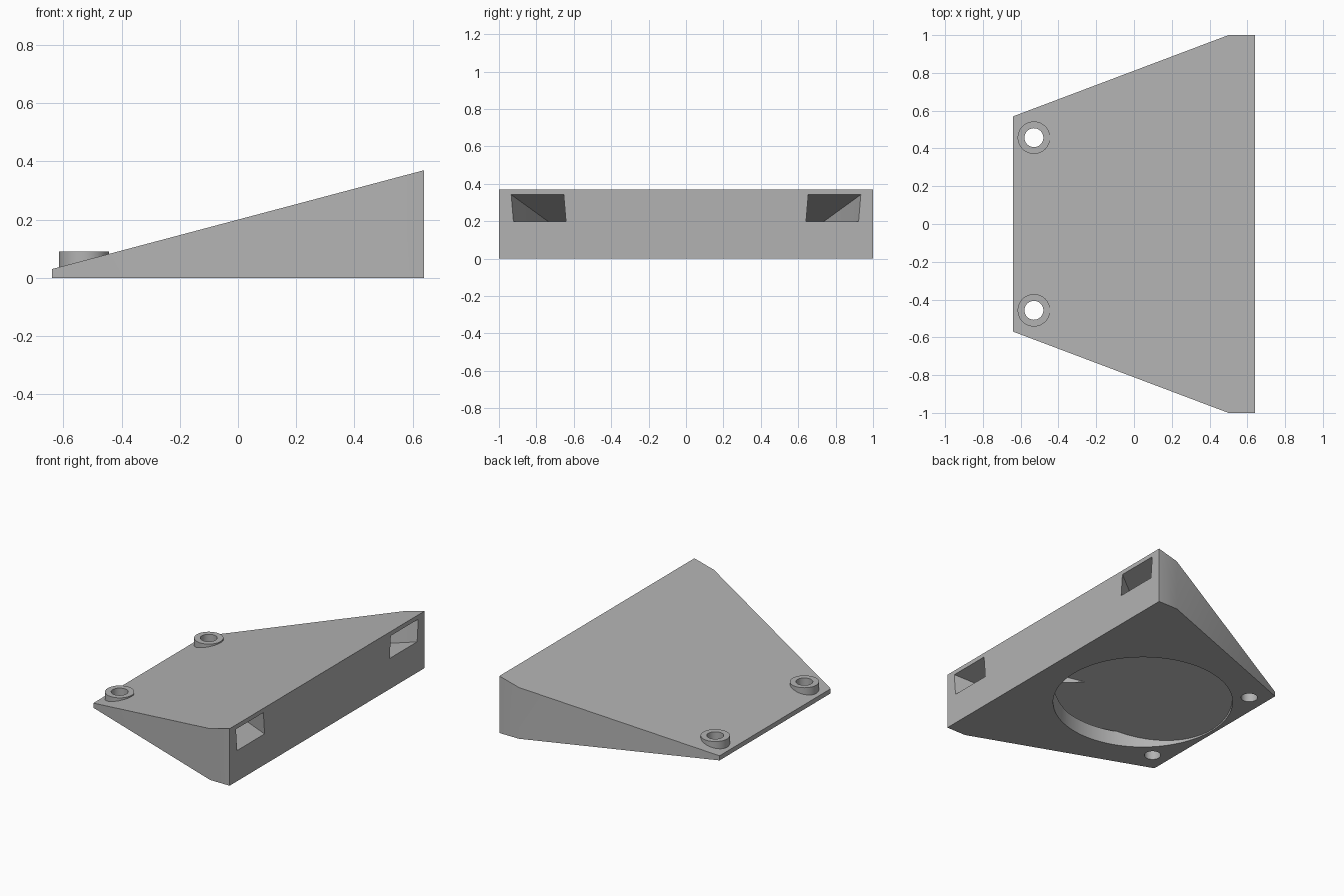
import bpy
import bmesh
from mathutils import Matrix, Vector

if "Cube" in bpy.data.objects:
    bpy.data.objects.remove(bpy.data.objects["Cube"])

grey = bpy.data.materials.new("plain_grey")
grey.use_nodes = True
grey.diffuse_color = (0.45, 0.45, 0.45, 1)
grey.node_tree.nodes["Principled BSDF"].inputs["Base Color"].default_value = grey.diffuse_color

SLOPE = 0.2656
SKIN = 0.028


def top_z(x):
    return 0.2 + SLOPE * x


def roof_z(x):
    return top_z(x) - SKIN


def make_object(name, bm):
    bmesh.ops.recalc_face_normals(bm, faces=bm.faces)
    mesh = bpy.data.meshes.new(name)
    bm.to_mesh(mesh)
    bm.free()
    mesh.materials.append(grey)
    obj = bpy.data.objects.new(name, mesh)
    bpy.context.collection.objects.link(obj)
    return obj


def loft(name, rings):
    """Skin a row of matching closed rings and cap both ends."""
    bm = bmesh.new()
    loops = [[bm.verts.new(p) for p in ring] for ring in rings]
    for a, b in zip(loops, loops[1:]):
        for i in range(len(a)):
            j = (i + 1) % len(a)
            bm.faces.new((a[i], a[j], b[j], b[i]))
    bm.faces.new(loops[0])
    bm.faces.new(loops[-1])
    return make_object(name, bm)


def cylinder(name, x, y, radius, low, high, sides, top=None):
    bm = bmesh.new()
    centre = Vector((x, y, (low + high) / 2))
    bmesh.ops.create_cone(bm, cap_ends=True, segments=sides, radius1=radius, radius2=radius,
                          depth=high - low, matrix=Matrix.Translation(centre))
    if top:
        for v in bm.verts:
            if v.co.z > centre.z:
                v.co.z = top(v.co.x)
    return make_object(name, bm)


def combine(target, tool, operation):
    mod = target.modifiers.new(operation.lower(), "BOOLEAN")
    mod.operation = operation
    mod.solver = "EXACT"
    mod.object = tool
    bpy.context.view_layer.objects.active = target
    bpy.ops.object.modifier_apply(modifier=mod.name)
    bpy.data.objects.remove(tool)


# Wedge body: tapered outline with a sloping top
half = [(-0.64, 0.57), (0.5, 1.0), (0.64, 1.0)]
outline = half + [(x, -y) for x, y in reversed(half)]
body = loft("wedge_body", [[(x, y, 0) for x, y in outline],
                           [(x, y, top_z(x)) for x, y in outline]])

# Round recess underneath, its roof parallel to the top
combine(body, cylinder("recess_cutter", -0.07, 0, 0.545, -0.1, 0.1, 96, roof_z), "DIFFERENCE")

# Side channels from the tall end into the recess: x, inner y, outer y, floor z
stations = [(0.66, 0.655, 0.93, 0.203), (0.1, 0.28, 0.725, 0.1), (-0.28, 0.28, 0.585, 0.095)]
LEAN = 0.012
for side in (1, -1):
    rings = [[(x, side * inner, floor), (x, side * outer, floor),
              (x, side * (outer + LEAN), roof_z(x)), (x, side * (inner + LEAN), roof_z(x))]
             for x, inner, outer, floor in stations]
    combine(body, loft("channel_cutter", rings), "DIFFERENCE")

# Screw bosses at the thin end, drilled right through
for side in (1, -1):
    combine(body, cylinder("boss", -0.53, side * 0.457, 0.086, 0.015, 0.09, 48), "UNION")
    combine(body, cylinder("hole_cutter", -0.53, side * 0.457, 0.05, -0.1, 0.2, 48), "DIFFERENCE")

# Smooth round walls, sharp edges
bpy.ops.object.select_all(action="DESELECT")
body.select_set(True)
bpy.context.view_layer.objects.active = body
bpy.ops.object.shade_smooth_by_angle()
